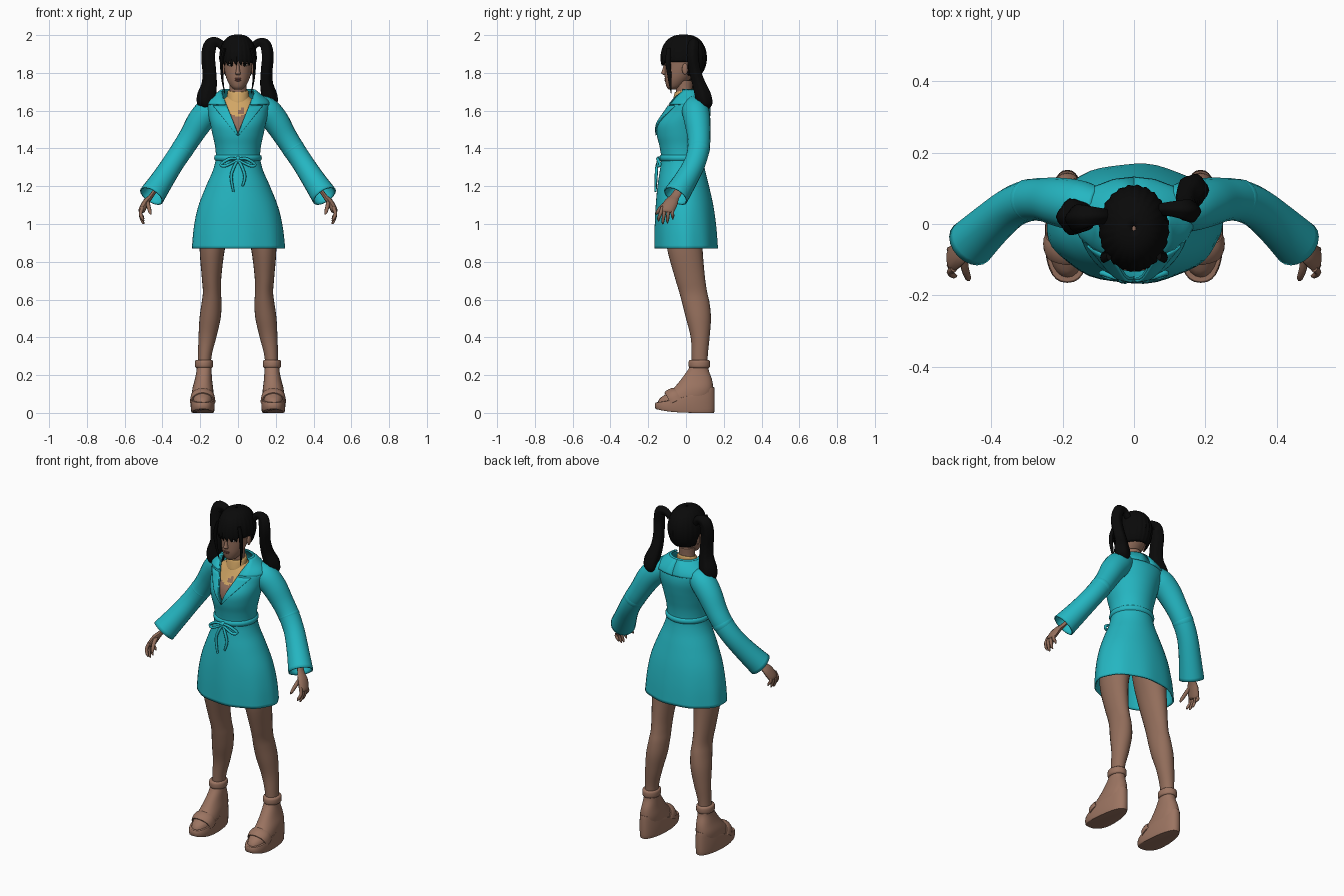
import bpy, bmesh, math
from math import sin, cos, pi, asin, radians
from mathutils import Vector

cube = bpy.data.objects.get("Cube")
if cube:
    bpy.data.objects.remove(cube)


def material(name, rgb):
    m = bpy.data.materials.new(name)
    m.use_nodes = True
    m.diffuse_color = (*rgb, 1)
    bsdf = m.node_tree.nodes["Principled BSDF"]
    bsdf.inputs["Base Color"].default_value = (*rgb, 1)
    bsdf.inputs["Roughness"].default_value = 0.8
    return m


TEAL = material("teal cloth", (0.018, 0.47, 0.54))
SKIN = material("brown skin", (0.29, 0.155, 0.105))
HAIR = material("black hair", (0.003, 0.003, 0.003))
TAN = material("tan knit", (0.64, 0.38, 0.13))
SHOE = material("shoe leather", (0.33, 0.175, 0.12))
WHITE = material("eye white", (0.5, 0.45, 0.42))
LIP = material("dark lip", (0.2, 0.075, 0.06))


def curve(rows, count):
    """Smooth interpolation through a list of equal-length tuples."""
    out = []
    for i in range(count):
        f = i / (count - 1) * (len(rows) - 1)
        k = min(int(f), len(rows) - 2)
        t = f - k
        a, b, c, d = (rows[min(max(k + j, 0), len(rows) - 1)] for j in (-1, 0, 1, 2))
        out.append([q + t / 2 * (r - p + t * (2*p - 5*q + 4*r - s + t * (3 * (q - r) + s - p)))
                    for p, q, r, s in zip(a, b, c, d)])
    return out


def skin_grid(name, rings, mat, closed=True, caps=True, loop=False, thick=0):
    """Join rings of points into one smooth surface."""
    bm = bmesh.new()
    vs = [[bm.verts.new(p) for p in ring] for ring in rings]
    n = len(vs[0])
    pairs = list(zip(vs, vs[1:])) + ([(vs[-1], vs[0])] if loop else [])
    for lo, hi in pairs:
        for i in range(n if closed else n - 1):
            j = (i + 1) % n
            bm.faces.new((lo[i], lo[j], hi[j], hi[i]))
    if caps and closed and not loop:
        bm.faces.new(vs[0])
        bm.faces.new(vs[-1])
    bmesh.ops.remove_doubles(bm, verts=bm.verts, dist=0.0002)
    bmesh.ops.recalc_face_normals(bm, faces=bm.faces)
    me = bpy.data.meshes.new(name)
    bm.to_mesh(me)
    bm.free()
    me.shade_smooth()
    me.set_sharp_from_angle(angle=radians(50))
    me.materials.append(mat)
    ob = bpy.data.objects.new(name, me)
    bpy.context.collection.objects.link(ob)
    if thick:
        mod = ob.modifiers.new("thickness", "SOLIDIFY")
        mod.thickness = thick
        mod.offset = 0
    return ob


def loft(name, rows, mat, side=1, n=24, steps=24, power=1, post=None):
    """Stack of level ovals: rows are z, centre x, front y, back y, half width."""
    rings = []
    for z, cx, y0, y1, rx in curve(rows, steps):
        ring = []
        for i in range(n):
            c, s = cos(2 * pi * i / n), sin(2 * pi * i / n)
            c, s = (math.copysign(abs(v) ** power, v) for v in (c, s))
            p = Vector((cx + rx * s, (y0 + y1) / 2 - (y1 - y0) / 2 * c, z))
            if post:
                p = post(p)
            ring.append((p.x * side, p.y, p.z))
        rings.append(ring)
    return skin_grid(name, rings, mat)


def tube(name, pts, mat, side=1, n=12, steps=20, flat=1, ref=(0, 1, 0), ridge=0, caps=True, loop=False, thick=0):
    """Round or flattened tube along x, y, z, radius points."""
    path = pts if loop else curve(pts, steps)
    rings, m = [], len(path)
    for k, (x, y, z, r) in enumerate(path):
        a = path[(k - 1) % m if loop else max(k - 1, 0)]
        b = path[(k + 1) % m if loop else min(k + 1, m - 1)]
        t = (Vector(b[:3]) - Vector(a[:3])).normalized()
        u = t.cross(Vector(ref)).normalized()
        v = t.cross(u)
        ring = []
        for i in range(n):
            an = 2 * pi * i / n
            q = r * (1 + ridge * cos(5 * an))
            p = Vector((x, y, z)) + u * q * flat * cos(an) + v * q * sin(an)
            ring.append((p.x * side, p.y, p.z))
        rings.append(ring)
    return skin_grid(name, rings, mat, caps=caps, loop=loop, thick=thick)


def blob(name, centre, size, mat):
    x, y, z = centre
    rows = []
    for i in range(9):
        a = pi * (i + 0.05) / 8.1
        rows.append((z - size[2] * cos(a), x, y - size[1] * sin(a), y + size[1] * sin(a), size[0] * sin(a)))
    return loft(name, rows, mat, n=14, steps=12)


# Robe: level sections z, front y, back y, half width, with an open V neck
ROBE = curve([(.87, -.163, .165, .243), (.98, -.162, .157, .232), (1.09, -.157, .142, .208),
              (1.2, -.147, .118, .165), (1.28, -.135, .098, .13), (1.345, -.127, .088, .114),
              (1.41, -.136, .092, .117), (1.47, -.15, .104, .13), (1.53, -.15, .117, .143),
              (1.59, -.115, .126, .156), (1.64, -.085, .12, .16), (1.68, -.062, .1, .118),
              (1.712, -.05, .07, .078)], 56)


def robe_point(z, a, out=0):
    k = next((i for i in range(len(ROBE) - 2) if ROBE[i + 1][0] >= z), len(ROBE) - 2)
    lo, hi = ROBE[k], ROBE[k + 1]
    t = (z - lo[0]) / (hi[0] - lo[0])
    y0, y1, rx = (p + (q - p) * t for p, q in zip(lo[1:], hi[1:]))
    fold = 1 + 0.012 * sin(9 * a) * max(0, (1.15 - z) / 0.28)
    ry = (y1 - y0) / 2
    return ((rx * fold + out) * sin(a), (y0 + y1) / 2 - (ry * fold + out) * cos(a), z), rx


def angle_at(z, w):
    return asin(min(w / robe_point(z, 0)[1], 0.9))


def neck_width(z):
    return max(0, (z - 1.48) * 0.4)


rings = []
for row in ROBE:
    z = row[0]
    a0 = angle_at(z, neck_width(z))
    rings.append([robe_point(z, a0 + (2 * pi - 2 * a0) * i / 48)[0] for i in range(49)])
skin_grid("robe", rings, TEAL, closed=False, thick=0.008)

# Lapels with a notch, laid on the robe
for side, label in ((1, "left"), (-1, "right")):
    for part, z0, z1, w0, w1 in (("lapel", 1.47, 1.625, .004, .125), ("collar", 1.632, 1.708, .105, .085)):
        rings = []
        for k in range(10):
            z = z0 + (z1 - z0) * k / 9
            a0 = angle_at(z, neck_width(z))
            a1 = max(a0, angle_at(z, w0 + (w1 - w0) * k / 9))
            if part == "collar":
                a1 = pi
            ring = [robe_point(z, a0 + (a1 - a0) * i / 8, 0.007)[0] for i in range(9)]
            rings.append([(p[0] * side, p[1], p[2]) for p in ring])
        skin_grid(f"{label}_{part}", rings, TEAL, closed=False, thick=0.008)

# Belt with a tied bow
belt = [(*robe_point(1.35, 2 * pi * i / 40, 0.004)[0], 0.016) for i in range(40)]
tube("belt", belt, TEAL, n=8, ref=(0, 0, 1), flat=0.55, loop=True)
blob("bow_knot", (0, -.142, 1.345), (.014, .014, .014), TEAL)
for side, label, drop in ((1, "left", 1.2), (-1, "right", 1.17)):
    tube(f"{label}_bow_loop", [(0, -.145, 1.345, .006), (.045, -.15, 1.345, .008), (.09, -.137, 1.315, .008),
         (.065, -.15, 1.308, .008), (0, -.148, 1.34, .006)], TEAL, side, n=8, ref=(0, 1, .2))
    tube(f"{label}_bow_tail", [(0, -.145, 1.34, .007), (.022, -.155, 1.3, .008), (.036, -.158, 1.25, .008),
         (.024, -.162, drop, .006)], TEAL, side, n=8)

# Neck and chest, with the knit top above the bare part
chest = loft("chest", [(1.4, 0, -.12, .07, .1), (1.48, 0, -.133, .085, .112), (1.54, 0, -.127, .09, .122),
             (1.59, 0, -.1, .095, .125), (1.635, 0, -.075, .085, .11), (1.67, 0, -.058, .05, .065),
             (1.70, 0, -.052, .034, .047), (1.76, 0, -.055, .035, .045)], SKIN, n=48, steps=50)
chest.data.materials.append(TAN)
for f in chest.data.polygons:
    x, y, z = f.center
    keyhole = 0.008 < x < 0.035 and 1.585 < z < 1.615
    f.material_index = int(1.565 + abs(x) * 0.5 < z < 1.69 and not keyhole)
loft("knit_collar", [(1.65, 0, -.07, .046, .06), (1.665, 0, -.07, .042, .059), (1.7, 0, -.062, .042, .056),
     (1.71, 0, -.058, .038, .05)], TAN, post=lambda p: p + Vector((0, 0, p.y * 0.2)))

# Head and face
loft("head", [(1.712, 0, -.09, -.055, .018), (1.727, 0, -.103, -.02, .038), (1.76, 0, -.111, .015, .057),
     (1.80, 0, -.113, .05, .069), (1.85, 0, -.113, .08, .076), (1.90, 0, -.116, .085, .078),
     (1.95, 0, -.09, .07, .06), (1.975, 0, -.05, .03, .03)], SKIN, n=32, steps=32)
loft("nose", [(1.788, 0, -.118, -.1, .01), (1.798, 0, -.131, -.1, .014), (1.812, 0, -.127, -.1, .01),
     (1.85, 0, -.115, -.1, .006)], SKIN, n=12, steps=12)
blob("upper_lip", (0, -.110, 1.769), (.02, .0049, .004), LIP)
blob("lower_lip", (0, -.109, 1.760), (.016, .0049, .005), LIP)
for s, label in ((1, "left"), (-1, "right")):
    blob(f"{label}_eye", (.034 * s, -.102, 1.842), (.016, .0045, .007), WHITE)
    blob(f"{label}_iris", (.034 * s, -.105, 1.842), (.008, .003, .0075), HAIR)
    blob(f"{label}_lashes", (.035 * s, -.103, 1.85), (.018, .0049, .003), HAIR)
    blob(f"{label}_ear", (.077 * s, -.005, 1.82), (.009, .016, .03), SKIN)

# Hair cap: short jagged fringe in front, long at the nape
rings = []
for k in range(17):
    ring = []
    for i in range(72):
        a = 2 * pi * i / 72
        front = min(a, 2 * pi - a)
        end = 1.7 + 0.11 * (i % 3) if front < 0.95 else 1.75 if front < 1.75 else 2.45
        p = 0.02 + (end - 0.02) * k / 16
        r = sin(p) ** 0.75 * (1 + 0.02 * (i % 3 - 1) * sin(p))
        ring.append((.095 * r * sin(a), -.012 - .118 * r * cos(a), 1.88 + .12 * cos(p)))
    rings.append(ring)
cap = skin_grid("hair_cap", rings, HAIR, caps=False, thick=0.006)

# Face locks and two ponytails, the left one swung back
for s, label, swing in ((1, "left", 1), (-1, "right", 0)):
    tube(f"{label}_face_lock", [(.07, -.09, 1.93, .012), (.086, -.095, 1.86, .014), (.083, -.086, 1.77, .01),
         (.07, -.078, 1.69, .002)], HAIR, s, n=8, flat=0.6)
    tails = [(.075, .02, 1.93, .02), (.105, .022, 1.958, .024), (.142, .02, 1.95, .034), (.156, .015, 1.89, .036),
             (.15, .012, 1.81, .036), (.15, .015, 1.74, .04), (.165, .02, 1.67, .05), (.165, .02, 1.625, .042),
             (.17, .02, 1.605, .012)]
    tails = [(x, y + swing * (.02 + .26 * max(0, 1.87 - z)), z, r * (1 - .15 * swing)) for x, y, z, r in tails]
    tube(f"{label}_ponytail", tails, HAIR, s, n=20, steps=36, ridge=0.07)

for s, label in ((1, "left"), (-1, "right")):
    # Sleeve and hand
    tube(f"{label}_sleeve", [(.10, .045, 1.625, .055), (.15, .05, 1.60, .068), (.2, .06, 1.545, .066),
         (.25, .068, 1.465, .058), (.295, .066, 1.395, .055), (.345, .045, 1.32, .054), (.4, .0, 1.235, .058),
         (.458, -.055, 1.148, .066)], TEAL, s, n=20, steps=32, caps=False, thick=0.007)
    tube(f"{label}_sleeve_fold", [(.277, .068, 1.424, .052), (.293, .067, 1.398, .06), (.31, .062, 1.373, .052)],
         TEAL, s, n=20, steps=8)
    tube(f"{label}_palm", [(.41, -.01, 1.22, .024), (.458, -.055, 1.15, .024), (.487, -.078, 1.115, .036),
         (.508, -.098, 1.075, .036), (.511, -.102, 1.062, .025)], SKIN, s, n=12, flat=0.5)
    for finger, y0, y1, z in (("index", -.125, -.145, 1.015), ("middle", -.109, -.122, 1.0),
                              ("ring", -.091, -.098, 1.005), ("little", -.074, -.07, 1.025)):
        tube(f"{label}_{finger}_finger", [(.505, y0, 1.09, .01), (.516, (y0 + y1) / 2, 1.055, .0095),
             (.506, y1, z + .015, .008), (.498, y1, z, .003)], SKIN, s, n=8, steps=10)
    tube(f"{label}_thumb", [(.48, -.085, 1.125, .012), (.474, -.125, 1.095, .011), (.466, -.15, 1.065, .009),
         (.462, -.157, 1.05, .003)], SKIN, s, n=8, steps=10, ref=(1, 0, 0))

    # Leg
    loft(f"{label}_leg", [(.2, .18, .03, .115, .034), (.3, .176, .03, .115, .036), (.4, .162, .025, .125, .047),
         (.5, .148, .0, .132, .056), (.58, .14, -.02, .125, .053), (.64, .138, -.036, .112, .048),
         (.72, .14, -.06, .1, .052), (.87, .136, -.1, .088, .067), (1.0, .115, -.11, .09, .08),
         (1.15, .075, -.09, .08, .07)], SKIN, s, steps=40)

    # Wedge shoe: sole rising to the heel, upper and straps
    def wedge(p):
        t = min(max((p.y + .165) / .317, 0), 1)
        low, high = .022 * (1 - t) ** 4, .055 + .085 * t ** 1.5
        return Vector((.187 + (p.x - .187) * (1 - .28 * t * t), p.y, low + (high - low) * p.z))
    loft(f"{label}_sole", [(0, .187, -.155, .142, .058), (.05, .187, -.162, .15, .064), (.5, .187, -.165, .152, .067),
         (.95, .187, -.162, .15, .065), (1, .187, -.158, .146, .062)], SHOE, s, n=32, steps=13, power=.8, post=wedge)
    loft(f"{label}_shoe_upper", [(.045, .187, -.153, .13, .058), (.075, .187, -.14, .13, .058),
         (.105, .187, -.1, .14, .057), (.135, .186, -.062, .143, .054), (.175, .183, -.028, .138, .046),
         (.22, .18, .005, .122, .04), (.245, .18, .02, .118, .038)], SHOE, s, n=28, steps=20, power=.9)
    tube(f"{label}_toe_strap", [(.128, -.055, .06, .03), (.14, -.075, .1, .03), (.187, -.088, .118, .03),
         (.234, -.075, .1, .03), (.246, -.055, .06, .03)], SHOE, s, n=10, steps=16, flat=.3, ref=(0, 1, .5))
    loft(f"{label}_ankle_strap", [(.238, .18, .022, .12, .042), (.246, .18, .014, .127, .048),
         (.272, .18, .014, .127, .048), (.28, .18, .022, .12, .042)], SHOE, s, steps=10)
